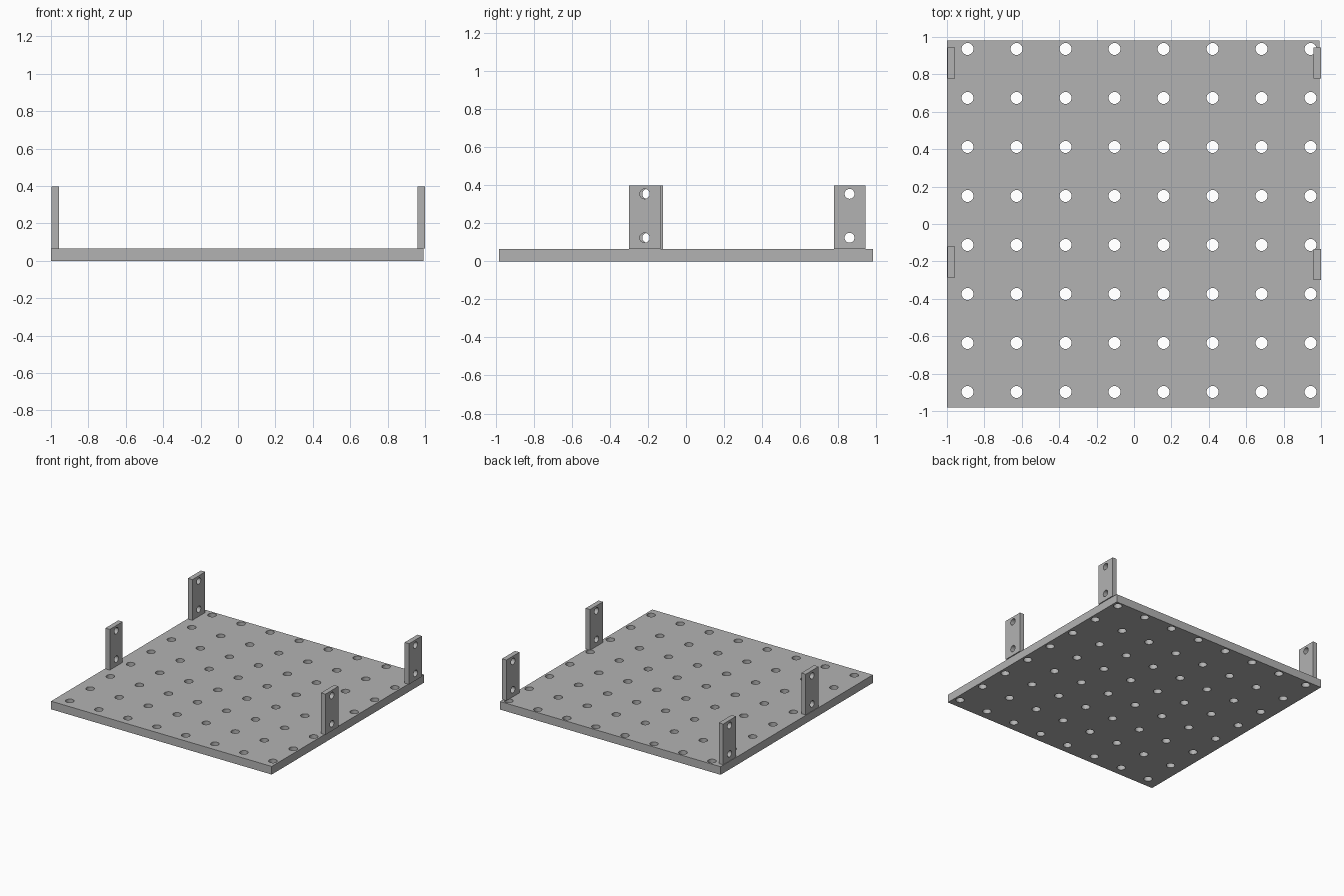
import bpy
import bmesh
import math
from mathutils import Matrix, Vector

cube = bpy.data.objects.get("Cube")
if cube:
    bpy.data.objects.remove(cube, do_unlink=True)

# Single grey material
GREY = (0.45, 0.45, 0.45, 1.0)
grey = bpy.data.materials.new("plain grey")
grey.use_nodes = True
grey.diffuse_color = GREY
grey.node_tree.nodes["Principled BSDF"].inputs["Base Color"].default_value = GREY


def add_object(name, bm):
    mesh = bpy.data.meshes.new(name)
    bm.to_mesh(mesh)
    bm.free()
    mesh.materials.append(grey)
    obj = bpy.data.objects.new(name, mesh)
    bpy.context.collection.objects.link(obj)
    return obj


def box(name, low, high):
    low, high = Vector(low), Vector(high)
    bm = bmesh.new()
    bmesh.ops.create_cube(bm, size=1)
    bmesh.ops.scale(bm, vec=high - low, verts=bm.verts)
    bmesh.ops.translate(bm, vec=(low + high) / 2, verts=bm.verts)
    return add_object(name, bm)


def drill(obj, centres, radius, turn=Matrix()):
    """Cut round through-holes along z, or along the turned axis."""
    bm = bmesh.new()
    for centre in centres:
        bmesh.ops.create_cone(bm, cap_ends=True, segments=32, radius1=radius,
                              radius2=radius, depth=0.2,
                              matrix=Matrix.Translation(centre) @ turn)
    cutter = add_object("hole_cutter", bm)
    cutter.hide_render = True
    cut = obj.modifiers.new("holes", 'BOOLEAN')
    cut.operation = 'DIFFERENCE'
    cut.solver = 'EXACT'
    cut.object = cutter
    bpy.ops.object.select_all(action='DESELECT')
    obj.select_set(True)
    bpy.context.view_layer.objects.active = obj
    bpy.ops.object.modifier_apply(modifier=cut.name)
    bpy.data.objects.remove(cutter, do_unlink=True)
    bpy.ops.object.shade_smooth_by_angle(angle=math.radians(30))


# Base plate with an eight by eight grid of holes
PLATE_TOP = 0.066
PITCH = 0.262
plate = box("base_plate", (-1, -0.982, 0), (0.992, 0.982, PLATE_TOP))
drill(plate, [(-0.89 + PITCH * i, -0.898 + PITCH * j, 0.03)
              for i in range(8) for j in range(8)], 0.032)

# Upright tabs, each with two holes through the side
sideways = Matrix.Rotation(math.pi / 2, 4, 'Y')
tabs = {
    "back_left_tab": (0.98, 0.86),
    "back_right_tab": (-0.976, 0.86),
    "front_left_tab": (0.98, -0.217),
    "front_right_tab": (-0.976, -0.204),
}
for name, (x, y) in tabs.items():
    tab = box(name, (x - 0.02, y - 0.083, PLATE_TOP), (x + 0.02, y + 0.083, 0.398))
    drill(tab, [(x, y, z) for z in (0.124, 0.355)], 0.026, sideways)
